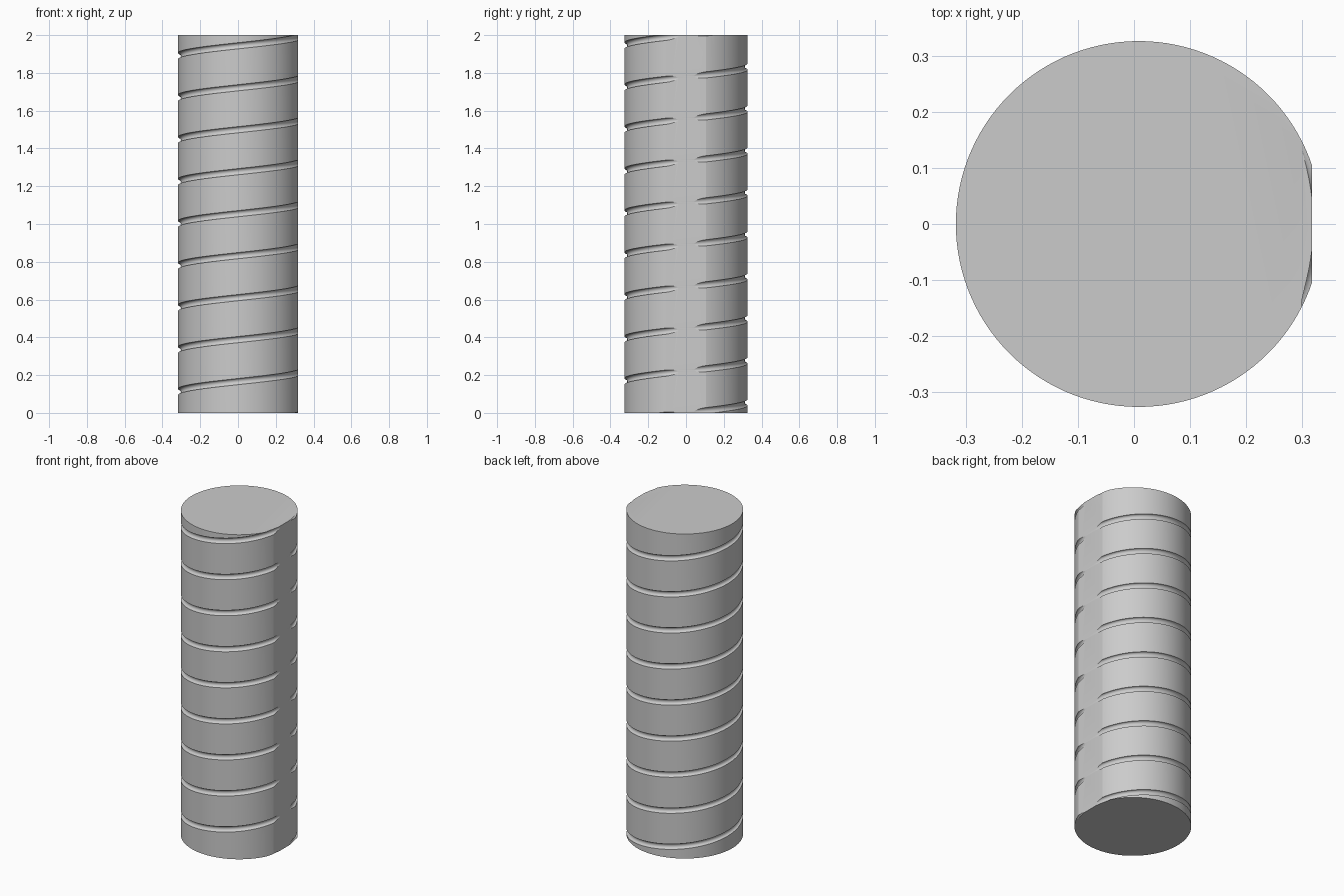
import bpy
import bmesh
from math import sin, cos, pi
from mathutils import Vector

cube = bpy.data.objects.get("Cube")
if cube:
    bpy.data.objects.remove(cube, do_unlink=True)

RADIUS = 0.326       # bar radius
CENTRE_X = 0.0085    # bar axis, offset because one side is shaved flat
FLAT_X = 0.317       # plane of the flat
HEIGHT = 2.0
TURNS = 9
PITCH = HEIGHT / TURNS
GROOVE_HALF = 0.0165
GROOVE_DEPTH = 0.0148
SEGMENTS = 120
ARC_STEPS = 14

grey = bpy.data.materials.new("plain grey")
grey.use_nodes = True
grey.diffuse_color = (0.6, 0.6, 0.6, 1)
grey.node_tree.nodes["Principled BSDF"].inputs["Base Color"].default_value = grey.diffuse_color

# One pitch of the outline: a round groove followed by the plain land
profile = []
for i in range(ARC_STEPS + 1):
    a = pi * i / ARC_STEPS
    profile.append((RADIUS - GROOVE_DEPTH * sin(a), -GROOVE_HALF * cos(a)))
profile.append((RADIUS, PITCH / 2))

# Helical sweep of the outline, running past both ends
rows = [(r, z + PITCH * turn) for turn in range(-2, TURNS + 2) for r, z in profile]
bm = bmesh.new()
columns = []
for s in range(SEGMENTS + 1):
    t = s / SEGMENTS
    a = 2 * pi * t
    columns.append([bm.verts.new((CENTRE_X + r * cos(a), r * sin(a), z + PITCH * t))
                    for r, z in rows])
for left, right in zip(columns, columns[1:]):
    for j in range(len(rows) - 1):
        bm.faces.new((left[j], right[j], right[j + 1], left[j + 1]))
bmesh.ops.remove_doubles(bm, verts=bm.verts[:], dist=1e-5)


def cut_and_cap(point, normal):
    """Trim everything beyond the plane and close the opening."""
    geom = bm.verts[:] + bm.edges[:] + bm.faces[:]
    bmesh.ops.bisect_plane(bm, geom=geom, dist=1e-6, plane_co=Vector(point),
                           plane_no=Vector(normal), clear_outer=True)
    rim = [e for e in bm.edges if e.is_boundary
           and all(abs((v.co - Vector(point)).dot(Vector(normal))) < 1e-4 for v in e.verts)]
    bmesh.ops.holes_fill(bm, edges=rim, sides=0)


# Square ends, then the flat along the left side
cut_and_cap((0, 0, 0), (0, 0, -1))
cut_and_cap((0, 0, HEIGHT), (0, 0, 1))
cut_and_cap((FLAT_X, 0, 0), (1, 0, 0))
bmesh.ops.recalc_face_normals(bm, faces=bm.faces[:])

mesh = bpy.data.meshes.new("grooved_bar")
bm.to_mesh(mesh)
bm.free()
mesh.materials.append(grey)
bar = bpy.data.objects.new("grooved_bar", mesh)
bpy.context.collection.objects.link(bar)

bpy.ops.object.select_all(action='DESELECT')
bar.select_set(True)
bpy.context.view_layer.objects.active = bar
bpy.ops.object.shade_smooth_by_angle(angle=0.26)
